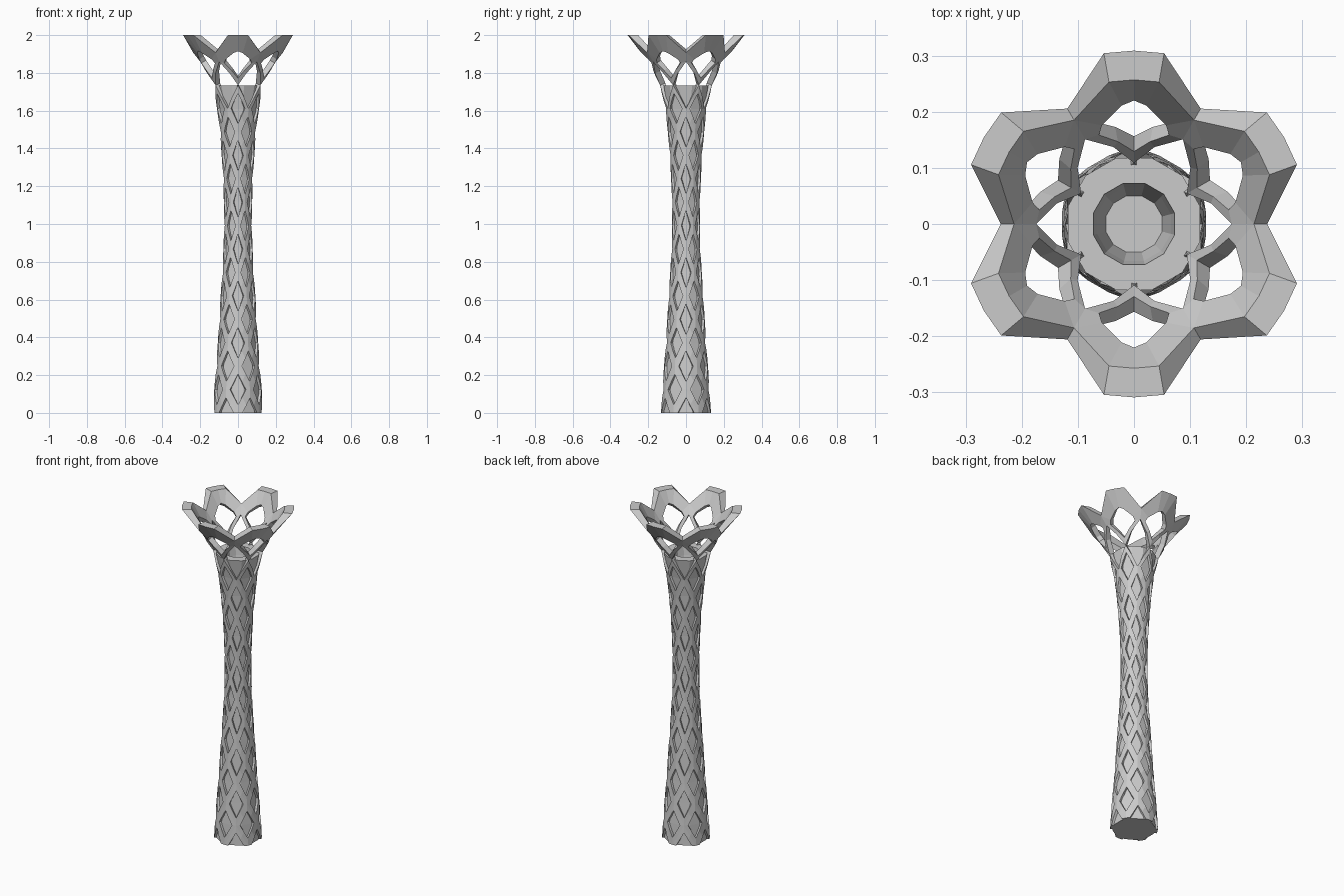
import bpy, bmesh, math

if "Cube" in bpy.data.objects:
    bpy.data.objects.remove(bpy.data.objects["Cube"])

# Outer profile of the tower: (height, radius)
PROFILE = [(0, .132), (.12, .126), (.25, .116), (.37, .107), (.5, .099), (.62, .092), (.75, .083),
           (.87, .077), (1, .074), (1.12, .075), (1.25, .079), (1.37, .087), (1.5, .097),
           (1.61, .111), (1.735, .137), (1.775, .158), (1.86, .200), (1.905, .236), (2, .309)]
STEP = 1.735 / 7      # height of one diamond
HOLE = 0.65           # hole size relative to its diamond
THICK = 0.03


def radius(z):
    for (z0, r0), (z1, r1) in zip(PROFILE, PROFILE[1:]):
        if z <= z1:
            return r0 + (r1 - r0) * (z - z0) / (z1 - z0)
    return PROFILE[-1][1]


def inner(z):
    # matching point on the inside of the lattice, offset along the normal
    if z > 1.999:
        return 0.257, 2.0
    a, b = max(z - .05, 0), min(z + .05, 2)
    phi = math.atan2(radius(b) - radius(a), b - a)
    zi = z + THICK * math.sin(phi) if z > .001 else 0.0
    return radius(z) - THICK * math.cos(phi), max(zi, 0.0)


def densify(points, closed=True):
    # add the midpoint of every edge
    out = []
    nxt = points[1:] + (points[:1] if closed else [])
    for p, q in zip(points, nxt):
        out += [p, ((p[0] + q[0]) / 2, (p[1] + q[1]) / 2)]
    return out if closed else out + [points[-1]]


def to_object(bm, name):
    bmesh.ops.recalc_face_normals(bm, faces=bm.faces)
    me = bpy.data.meshes.new(name)
    bm.to_mesh(me)
    bm.free()
    ob = bpy.data.objects.new(name, me)
    bpy.context.collection.objects.link(ob)
    return ob


def lattice():
    bm = bmesh.new()
    verts, info = {}, {}

    def vert(a, z):
        key = (round(a * 10) % 3600, round(z, 4))
        if key not in verts:
            t, r = math.radians(a), radius(z)
            verts[key] = bm.verts.new((r * math.cos(t), r * math.sin(t), z))
            info[verts[key]] = (t, z)
        return verts[key]

    def strip(ang, rim, hole, closed=True):
        n = len(rim)
        for i in range(n if closed else n - 1):
            j = (i + 1) % n
            bm.faces.new([vert(ang + p[0], p[1]) for p in (rim[i], rim[j], hole[j], hole[i])])

    half = STEP / 2
    for k in range(6):
        # open half diamonds at the foot
        rim = [(-30, 0), (0, half), (30, 0)]
        hole = [(a * HOLE, z * HOLE) for a, z in rim]
        strip(60 * k, densify(rim, False), densify(hole, False), False)
        # shaft diamonds, alternating columns
        for row in range(1, 14):
            zc = row * half
            ang = 60 * k + (30 if row % 2 else 0)
            rim = [(0, zc - half), (30, zc), (0, zc + half), (-30, zc)]
            hole = [(a * HOLE, zc + (z - zc) * HOLE) for a, z in rim]
            strip(ang, densify(rim), densify(hole))
        # flared petal at the crown
        zm = 1.735 + half
        rim = [(0, 1.735), (15, 1.735 + half / 2), (30, zm), (30, 1.907), (10, 2), (0, 2)]
        hole = [(0, 1.772), (11, 1.812), (21.5, 1.852), (18, 1.872), (6, 1.905), (0, 1.915)]
        mirror = lambda pts: pts + [(-a, z) for a, z in pts[-2:0:-1]]
        strip(60 * k + 30, mirror(rim), mirror(hole))

    # inner skin, then walls along every open edge
    faces = list(bm.faces)
    edges = [e for e in bm.edges if e.is_boundary]
    twin = {}
    for v, (t, z) in info.items():
        r, zi = inner(z)
        twin[v] = bm.verts.new((r * math.cos(t), r * math.sin(t), min(zi, 2)))
    for f in faces:
        bm.faces.new([twin[v] for v in reversed(f.verts)])
    for e in edges:
        a, b = e.verts
        bm.faces.new((a, b, twin[b], twin[a]))
    return to_object(bm, "lattice_shell")


def core():
    # twelve-sided solid core with a shallow cup in its top
    prof = [(z, radius(z) - .012) for z, _ in PROFILE if z < 1.7]
    prof += [(1.732, .122), (1.732, .075), (1.68, .068), (1.6, .052)]
    bm = bmesh.new()
    rings = []
    for z, r in prof:
        rings.append([bm.verts.new((r * math.cos(math.radians(30 * i + 15)),
                                    r * math.sin(math.radians(30 * i + 15)), z)) for i in range(12)])
    for lo, hi in zip(rings, rings[1:]):
        for i in range(12):
            j = (i + 1) % 12
            bm.faces.new((lo[i], lo[j], hi[j], hi[i]))
    bm.faces.new(rings[0])
    bm.faces.new(rings[-1])
    return to_object(bm, "inner_core")


lattice()
core()
